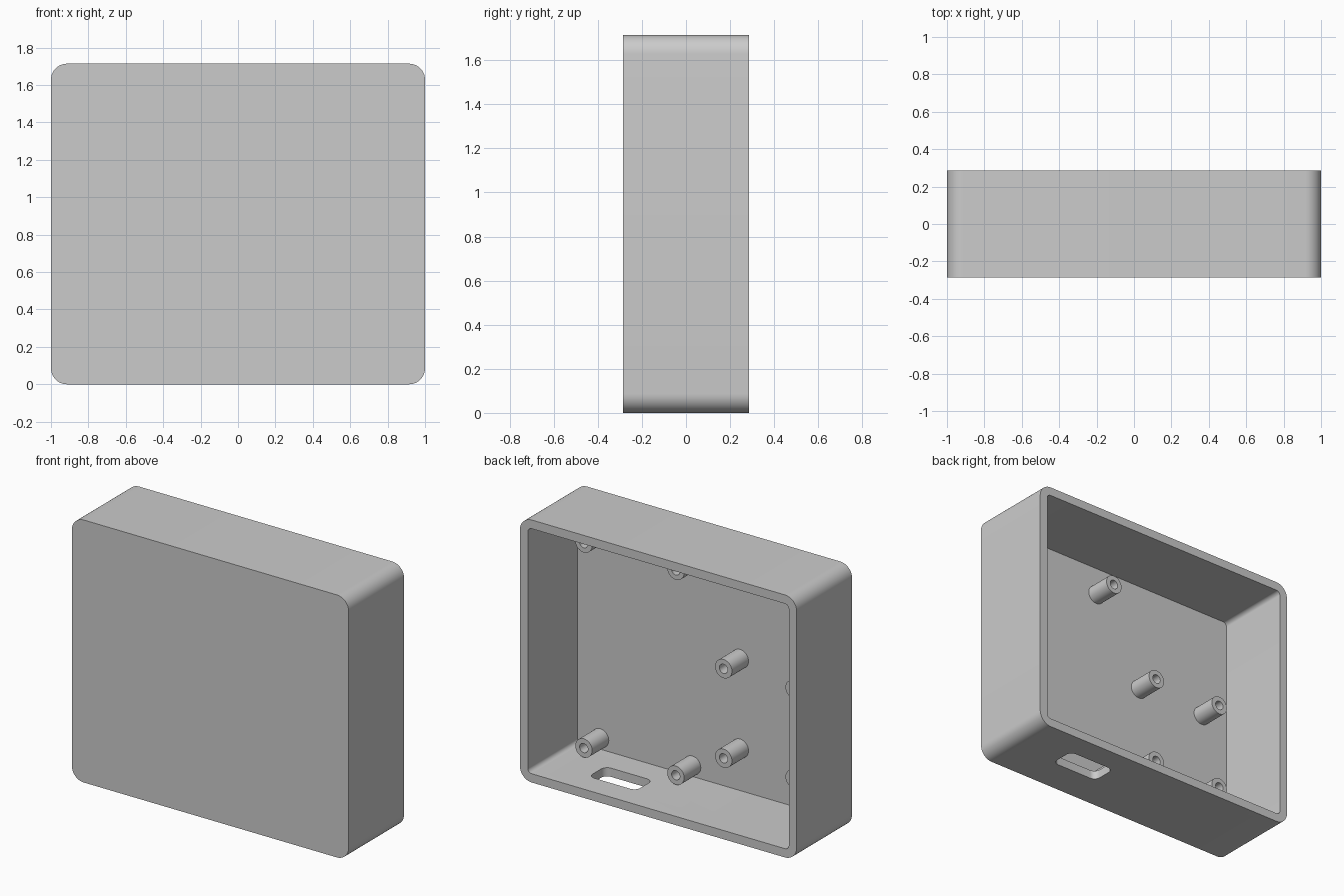
import bpy, bmesh, math
from mathutils import Matrix, Vector

cube = bpy.data.objects.get("Cube")
if cube:
    bpy.data.objects.remove(cube, do_unlink=True)

MM = 2 / 70                      # model units per design unit
W, H, D = 70 * MM, 60 * MM, 20 * MM
WALL = 2 * MM
FLOOR_Y = -D / 2 + WALL          # inner face of the front panel

grey = bpy.data.materials.new("light grey plastic")
grey.use_nodes = True
colour = (0.6, 0.6, 0.6, 1)
grey.diffuse_color = colour
grey.node_tree.nodes["Principled BSDF"].inputs["Base Color"].default_value = colour


def add_object(name, bm):
    bmesh.ops.recalc_face_normals(bm, faces=bm.faces)
    mesh = bpy.data.meshes.new(name)
    bm.to_mesh(mesh)
    bm.free()
    mesh.materials.append(grey)
    obj = bpy.data.objects.new(name, mesh)
    bpy.context.collection.objects.link(obj)
    return obj


def rounded_block(name, size, centre, axis, radius):
    """Box whose four edges parallel to the axis are rounded."""
    bm = bmesh.new()
    bmesh.ops.create_cube(bm, size=1)
    bmesh.ops.scale(bm, vec=size, verts=bm.verts)
    edges = [e for e in bm.edges
             if abs((e.verts[0].co - e.verts[1].co)[axis]) > 1e-4]
    bmesh.ops.bevel(bm, geom=edges, offset=radius, segments=10,
                    profile=0.5, affect='EDGES')
    bmesh.ops.translate(bm, vec=Vector(centre), verts=bm.verts)
    return add_object(name, bm)


def smooth(obj):
    bpy.ops.object.select_all(action='DESELECT')
    obj.select_set(True)
    bpy.context.view_layer.objects.active = obj
    bpy.ops.object.shade_smooth_by_angle(angle=math.radians(30))


def cut(obj, cutter):
    mod = obj.modifiers.new("cut", 'BOOLEAN')
    mod.operation = 'DIFFERENCE'
    mod.solver = 'EXACT'
    mod.object = cutter
    bpy.context.view_layer.objects.active = obj
    bpy.ops.object.modifier_apply(modifier=mod.name)
    bpy.data.objects.remove(cutter, do_unlink=True)


def standoff(name, x, z, radius=0.061, bore=0.03, length=6 * MM):
    """Hollow screw post standing on the front panel, pointing to the back."""
    bm = bmesh.new()
    steps = 32
    base, tip = FLOOR_Y - 0.002, FLOOR_Y + length
    section = [(radius, base), (radius, tip), (bore, tip), (bore, FLOOR_Y + 0.001)]
    rings = []
    for r, y in section:
        rings.append([bm.verts.new((x + r * math.cos(a), y, z + r * math.sin(a)))
                      for a in (2 * math.pi * i / steps for i in range(steps))])
    for low, high in zip(rings, rings[1:]):
        for i in range(steps):
            j = (i + 1) % steps
            bm.faces.new((low[i], low[j], high[j], high[i]))
    bm.faces.new(rings[0])
    bm.faces.new(rings[-1])
    smooth(add_object(name, bm))


# Open-backed case with rounded corners
case = rounded_block("case_shell", (W, D, H), (0, 0, H / 2), 1, 3 * MM)
cut(case, rounded_block("cavity_cutter", (W - 2 * WALL, D, H - 2 * WALL),
                        (0, WALL, H / 2), 1, 1 * MM))

# Cable slot through the bottom wall
cut(case, rounded_block("slot_cutter", (12 * MM, 6 * MM, 4 * WALL),
                        (0.445, 0.038, 0), 2, 1.5 * MM))
smooth(case)

# Standoffs for the two circuit boards
boards = {
    "large_board": ((0.779, 0.114), (0.13, 1.468)),
    "small_board": ((-0.231, -0.74), (0.333, 0.918)),
}
for board, (xs, zs) in boards.items():
    for side, x in zip(("left", "right"), xs):
        for level, z in zip(("lower", "upper"), zs):
            standoff(f"{board}_{level}_{side}_standoff", x, z)
